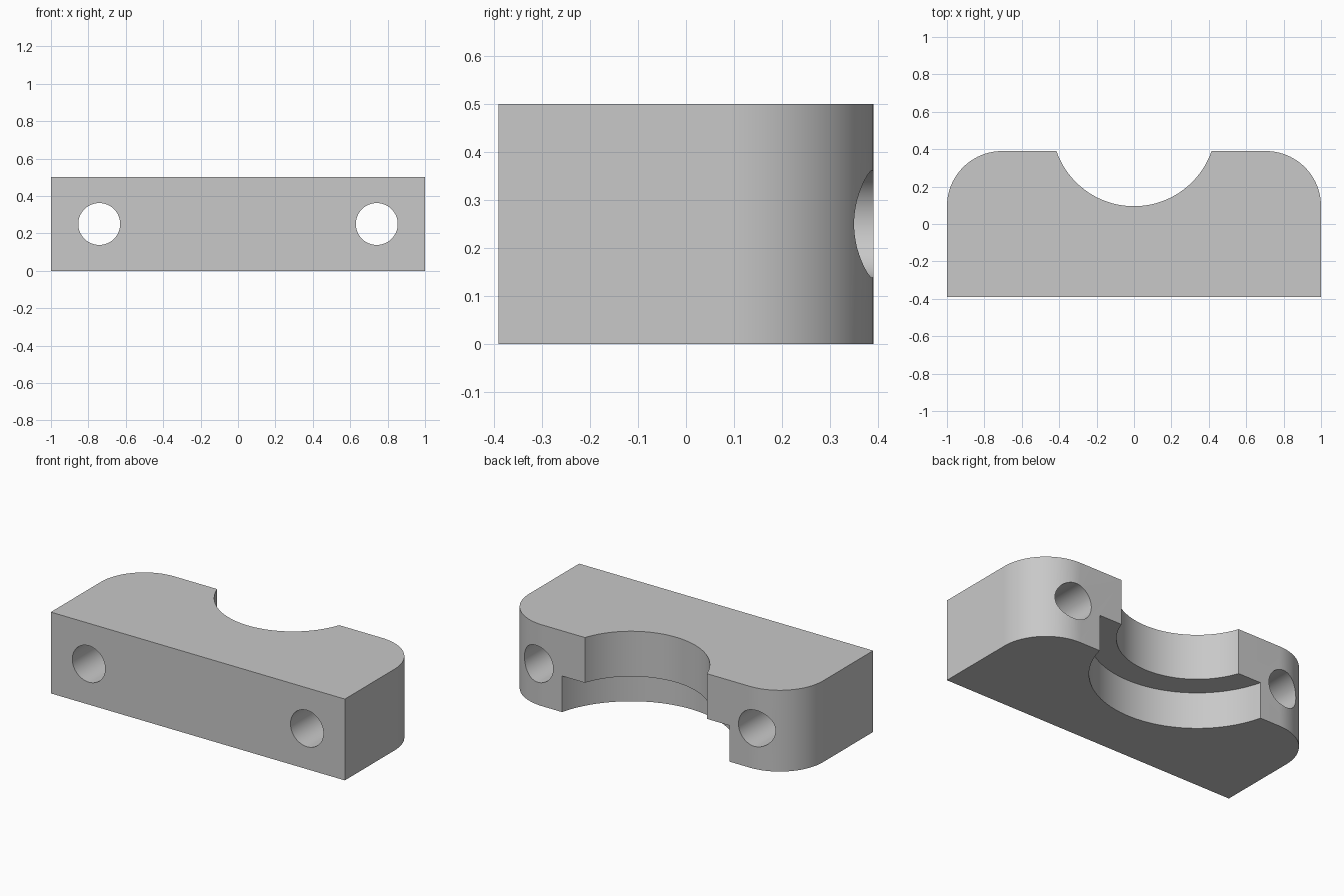
import bpy
import bmesh
from math import radians, sin, cos, pi

cube = bpy.data.objects.get("Cube")
if cube:
    bpy.data.objects.remove(cube, do_unlink=True)

# Overall sizes
HALF_X, HALF_Y, HEIGHT = 1.0, 0.39, 0.5
CORNER = 0.295
SADDLE_Y = 0.534
STEP_Z = 0.222

grey = bpy.data.materials.new("plain grey")
grey.use_nodes = True
colour = (0.58, 0.58, 0.58, 1)
grey.diffuse_color = colour
grey.node_tree.nodes["Principled BSDF"].inputs["Base Color"].default_value = colour


def prism(name, outline, z0, z1):
    """Extrude a flat outline upward from z0 to z1."""
    bm = bmesh.new()
    face = bm.faces.new([bm.verts.new((x, y, z0)) for x, y in outline])
    top = bmesh.ops.extrude_face_region(bm, geom=[face])["geom"]
    verts = [v for v in top if isinstance(v, bmesh.types.BMVert)]
    bmesh.ops.translate(bm, verts=verts, vec=(0, 0, z1 - z0))
    bmesh.ops.recalc_face_normals(bm, faces=bm.faces)
    mesh = bpy.data.meshes.new(name)
    bm.to_mesh(mesh)
    bm.free()
    obj = bpy.data.objects.new(name, mesh)
    bpy.context.collection.objects.link(obj)
    mesh.materials.append(grey)
    return obj


def arc(cx, cy, r, start, end, steps):
    angles = [start + (end - start) * i / steps for i in range(steps + 1)]
    return [(cx + r * cos(a), cy + r * sin(a)) for a in angles]


def circle(r, steps=128):
    return arc(0, 0, r, 0, 2 * pi, steps)[:-1]


# Block with two rounded rear corners
cx, cy = HALF_X - CORNER, HALF_Y - CORNER
outline = [(-HALF_X, -HALF_Y), (HALF_X, -HALF_Y)]
outline += arc(cx, cy, CORNER, 0, pi / 2, 24)
outline += arc(-cx, cy, CORNER, pi / 2, pi, 24)
block = prism("clamp_block", outline, 0, HEIGHT)

# Stepped saddle: narrow bore above, wide bore below
cutters = [prism("narrow_bore_cutter", circle(0.439), -0.1, HEIGHT + 0.1),
           prism("wide_bore_cutter", circle(0.588), -0.1, STEP_Z)]
for cutter in cutters:
    cutter.location.y = SADDLE_Y

# Bolt holes running front to back
for side, x in (("left", 0.742), ("right", -0.742)):
    hole = prism(side + "_bolt_hole_cutter", circle(0.112, 64), -0.6, 0.6)
    hole.rotation_euler.x = pi / 2
    hole.location = (x, 0, HEIGHT / 2)
    cutters.append(hole)

bpy.ops.object.select_all(action="DESELECT")
block.select_set(True)
bpy.context.view_layer.objects.active = block
for cutter in cutters:
    cutter.hide_render = True
    mod = block.modifiers.new(cutter.name, "BOOLEAN")
    mod.operation = "DIFFERENCE"
    mod.solver = "EXACT"
    mod.object = cutter
    bpy.ops.object.modifier_apply(modifier=mod.name)
for cutter in cutters:
    bpy.data.objects.remove(cutter, do_unlink=True)

bpy.ops.object.shade_smooth_by_angle(angle=radians(30))
